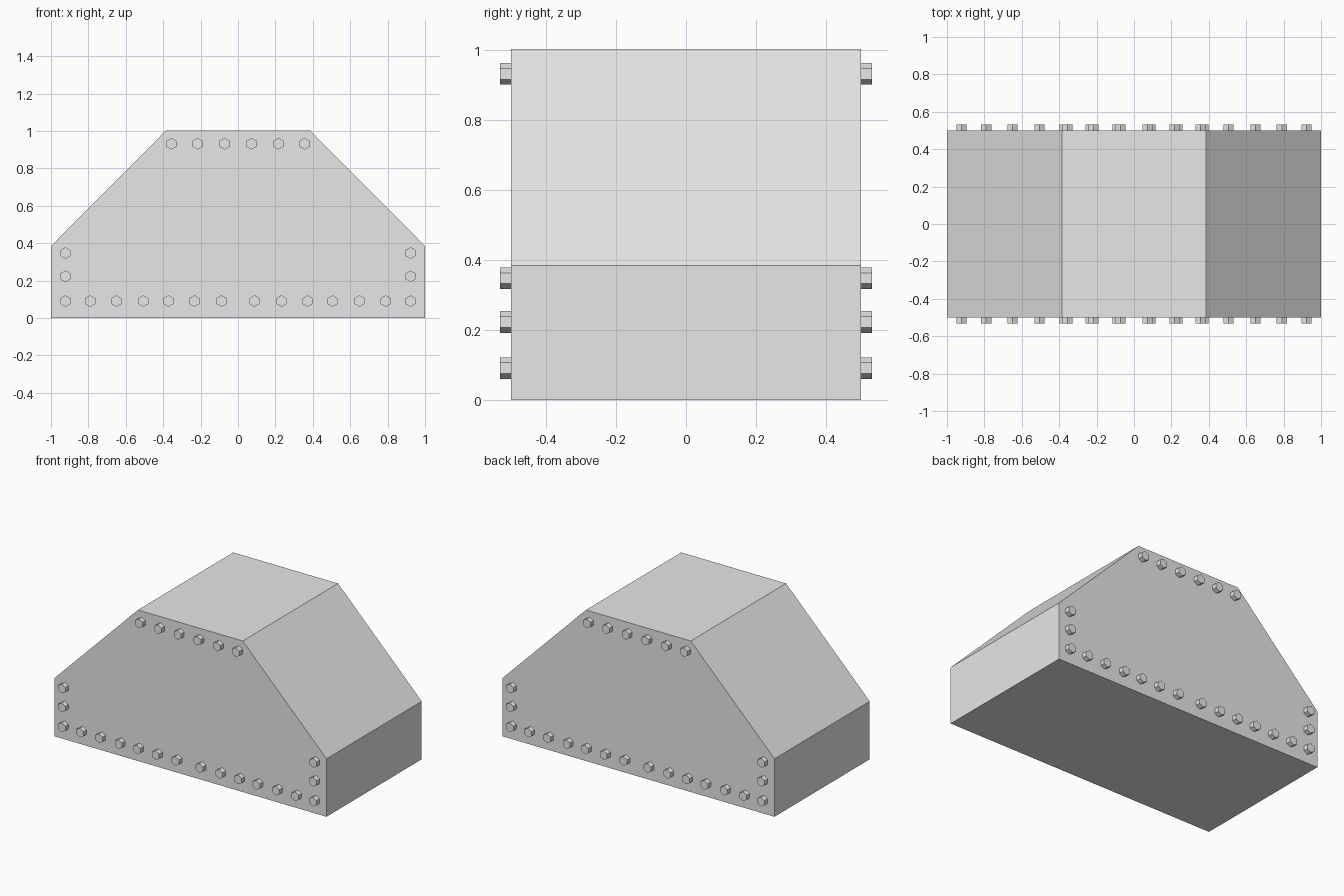
import bpy
import bmesh
from math import pi
from mathutils import Matrix

default_cube = bpy.data.objects.get("Cube")
if default_cube:
    bpy.data.objects.remove(default_cube, do_unlink=True)

HALF_DEPTH = 0.5
BOLT_RADIUS = 0.031
BOLT_LENGTH = 0.032

# Plain grey for the whole model
grey = bpy.data.materials.new("light_grey")
grey.use_nodes = True
colour = (0.8, 0.8, 0.8, 1)
grey.diffuse_color = colour
grey.node_tree.nodes["Principled BSDF"].inputs["Base Color"].default_value = colour


def make_object(name, bm):
    bmesh.ops.recalc_face_normals(bm, faces=bm.faces)
    mesh = bpy.data.meshes.new(name)
    bm.to_mesh(mesh)
    bm.free()
    mesh.materials.append(grey)
    obj = bpy.data.objects.new(name, mesh)
    bpy.context.collection.objects.link(obj)
    return obj


# Housing: chamfered profile extruded from front to back
half_profile = [(1, 0), (1, 0.385), (0.385, 1.003)]
profile = half_profile + [(-x, z) for x, z in reversed(half_profile)]
bm = bmesh.new()
front = bm.faces.new([bm.verts.new((x, -HALF_DEPTH, z)) for x, z in profile])
extruded = bmesh.ops.extrude_face_region(bm, geom=[front], use_keep_orig=True)
back_verts = [v for v in extruded["geom"] if isinstance(v, bmesh.types.BMVert)]
bmesh.ops.translate(bm, verts=back_verts, vec=(0, 2 * HALF_DEPTH, 0))
make_object("housing", bm)

# Bolt positions on one half: bottom row, side column, top row
bolt_rows = {
    "bottom_bolts": [(x, 0.091) for x in (0.088, 0.233, 0.372, 0.506, 0.65, 0.79, 0.923)],
    "side_bolts": [(0.923, z) for z in (0.223, 0.348)],
    "top_bolts": [(x, 0.932) for x in (0.072, 0.216, 0.356)],
}


# Hexagonal bolt heads, mirrored left to right, on both end faces
def add_bolts(name, points, side):
    bm = bmesh.new()
    for x, z in points:
        for sign in (-1, 1):
            place = Matrix.Translation((sign * x, side * (HALF_DEPTH + BOLT_LENGTH / 2), z))
            # A corner of each hexagon points straight up
            turn = Matrix.Rotation(pi / 2, 4, "X")
            bmesh.ops.create_cone(
                bm, cap_ends=True, segments=6,
                radius1=BOLT_RADIUS, radius2=BOLT_RADIUS,
                depth=BOLT_LENGTH, matrix=place @ turn)
    make_object(name, bm)


for side, label in ((-1, "front"), (1, "back")):
    for row, points in bolt_rows.items():
        add_bolts(f"{label}_{row}", points, side)
